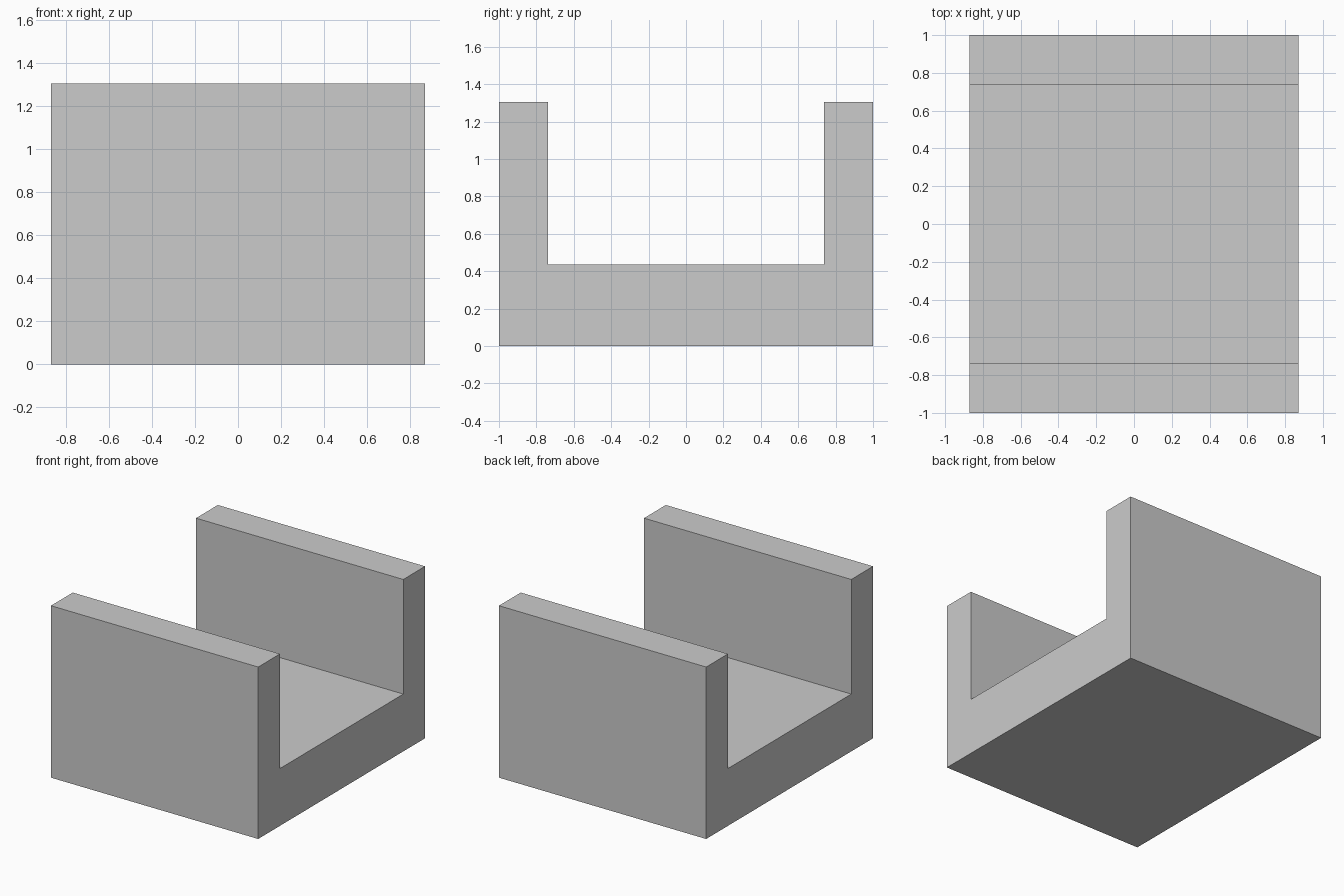
import bpy
import bmesh
from mathutils import Vector

if "Cube" in bpy.data.objects:
    bpy.data.objects.remove(bpy.data.objects["Cube"])

HALF_LENGTH = 0.8696   # along x
HALF_WIDTH = 1.0       # along y
INNER = 0.739          # inner face of each side wall
FLOOR = 0.4348         # top of the base
HEIGHT = 1.3043        # top of the walls

# Right half of the U cross-section (y, z), mirrored to close the loop
half = [(HALF_WIDTH, 0), (HALF_WIDTH, HEIGHT), (INNER, HEIGHT), (INNER, FLOOR)]
profile = half + [(-y, z) for y, z in reversed(half)]

# Channel block: the profile extruded along x
bm = bmesh.new()
face = bm.faces.new([bm.verts.new((-HALF_LENGTH, y, z)) for y, z in profile])
ext = bmesh.ops.extrude_face_region(bm, geom=[face], use_keep_orig=True)
moved = [g for g in ext["geom"] if isinstance(g, bmesh.types.BMVert)]
bmesh.ops.translate(bm, verts=moved, vec=Vector((2 * HALF_LENGTH, 0, 0)))
bmesh.ops.recalc_face_normals(bm, faces=bm.faces[:])

mesh = bpy.data.meshes.new("channel_block")
bm.to_mesh(mesh)
bm.free()
bpy.context.collection.objects.link(bpy.data.objects.new("channel_block", mesh))
